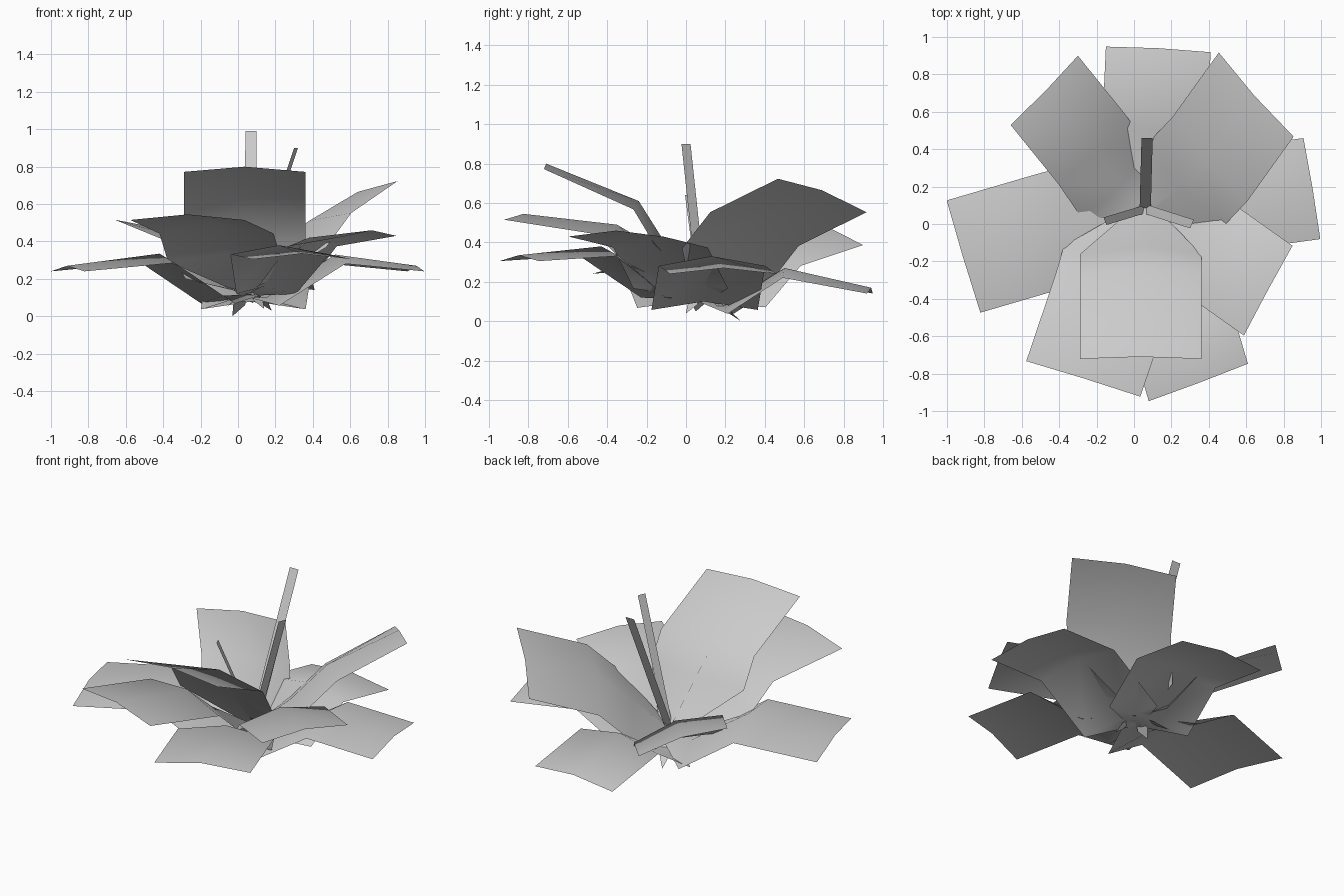
import bpy
from mathutils import Vector

cube = bpy.data.objects.get("Cube")
if cube:
    bpy.data.objects.remove(cube, do_unlink=True)

grey = bpy.data.materials.new("leaf_grey")
grey.use_nodes = True
colour = (0.6, 0.6, 0.6, 1)
grey.diffuse_color = colour
grey.node_tree.nodes["Principled BSDF"].inputs["Base Color"].default_value = colour

BASE = Vector((0.06, 0.08, 0.15))


def build(name, verts, faces):
    mesh = bpy.data.meshes.new(name)
    mesh.from_pydata(verts, [], faces)
    mesh.materials.append(grey)
    mesh.shade_smooth()
    obj = bpy.data.objects.new(name, mesh)
    bpy.context.collection.objects.link(obj)
    return obj


def leaf(name, side, tip, bend, neck, neck_width=1):
    """Arched card, three points across, narrowing from the neck to the root."""
    side, tip, bend, neck = (Vector(v) for v in (side, tip, bend, neck))
    outward = Vector((tip.x - BASE.x, tip.y - BASE.y, 0)).normalized()
    if outward.cross(side).z < 0:
        side = -side
    root = BASE - outward * 0.04 - Vector((0, 0, 0.03))
    # centre, direction, width factor and edge droop of each row
    rows = [(root, neck - root, 0.1, 0.01),
            (neck, bend - neck, neck_width, 0.05),
            (bend, tip - neck, 1, 0.05),
            (tip, tip - bend, 1, 0.03)]
    verts = []
    for centre, along, width, droop in rows:
        down = along.cross(side).normalized() * -droop
        verts += [centre - side * width + down, centre, centre + side * width + down]
    faces = []
    for r in range(len(rows) - 1):
        for c in range(2):
            i = r * 3 + c
            faces.append((i, i + 3, i + 4, i + 1))
    return build(name, verts, faces)


def blade(name, tip, side):
    """Straight narrow shoot."""
    tip, side = Vector(tip), Vector(side)
    return build(name, [BASE - side, BASE + side, tip + side, tip - side], [(0, 1, 2, 3)])


# Upper leaves
leaf("front_upper_leaf", (0.325, 0, 0), (0.035, -0.71, 0.80), (0.035, -0.24, 0.61), (0.035, -0.12, 0.42))
leaf("back_left_leaf", (0.20, -0.225, 0.085), (0.64, 0.69, 0.665), (0.38, 0.34, 0.51), (0.24, 0.19, 0.32))
leaf("back_right_leaf", (0.18, 0.185, -0.065), (-0.47, 0.715, 0.48), (-0.20, 0.39, 0.39), (-0.07, 0.20, 0.17))

# Middle leaves
leaf("front_right_leaf", (0.305, -0.095, 0), (-0.27, -0.825, 0.545), (-0.11, -0.35, 0.49), (-0.06, -0.18, 0.33))
leaf("side_left_leaf", (-0.13, -0.24, 0), (0.715, -0.355, 0.46), (0.38, -0.12, 0.42), (0.21, -0.01, 0.20))

# Low spreading leaves
leaf("front_left_leaf", (0.265, 0.10, 0), (0.345, -0.85, 0.335), (0.22, -0.43, 0.38), (0.14, -0.14, 0.16), 0.6)
leaf("right_low_leaf", (0.09, -0.30, 0), (-0.915, -0.175, 0.27), (-0.42, -0.03, 0.335), (-0.08, 0.06, 0.11))
leaf("left_low_leaf", (0.045, -0.27, 0), (0.955, 0.19, 0.27), (0.52, 0.13, 0.33), (0.15, 0.09, 0.10))
leaf("back_low_leaf", (0.28, -0.015, 0), (0.13, 0.94, 0.17), (0.11, 0.50, 0.27), (0.08, 0.20, 0.08))

# Upright shoots in the middle
blade("tall_shoot", (0.07, 0.46, 0.99), (0.03, 0, 0))
blade("left_shoot", (0.31, 0.0, 0.90), (0.01, 0.023, 0))
blade("right_shoot", (-0.155, 0.015, 0.64), (-0.008, 0.02, 0))

# Small root points under the crown
for n, point in enumerate([(-0.03, 0.28, 0.0), (0.18, 0.24, 0.03), (0.14, 0.0, 0.04), (-0.06, 0.05, 0.05)]):
    end = Vector(point)
    across = (end - BASE).cross(Vector((0, 0, 1))).normalized() * 0.035
    build("root_point_%d" % (n + 1), [BASE, end.lerp(BASE, 0.4) + across, end, end.lerp(BASE, 0.4) - across], [(0, 1, 2, 3)])
